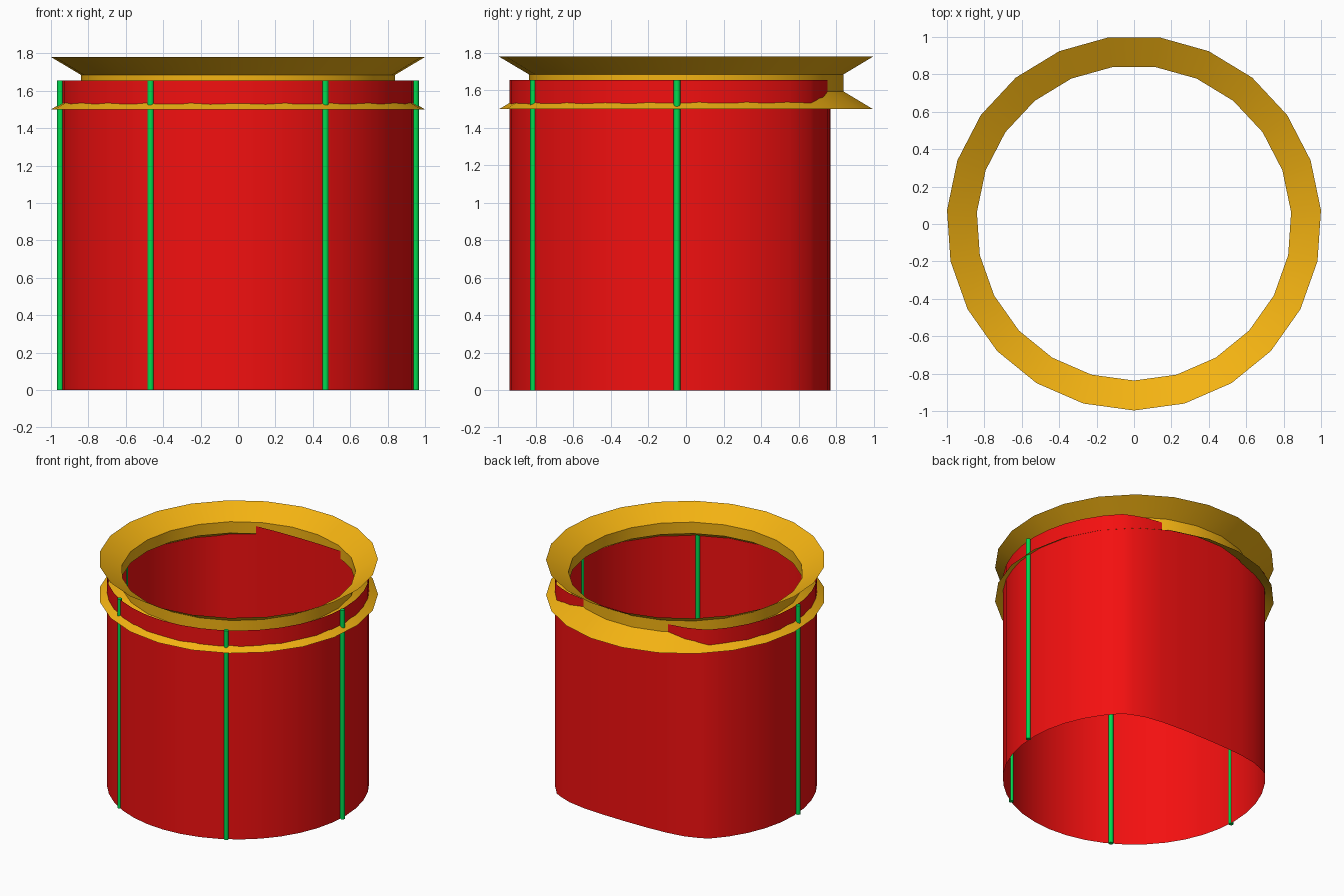
import bpy, bmesh
from math import sin, cos, pi, radians

if "Cube" in bpy.data.objects:
    bpy.data.objects.remove(bpy.data.objects["Cube"])


def material(name, rgb):
    m = bpy.data.materials.new(name)
    m.diffuse_color = (*rgb, 1)
    m.use_nodes = True
    m.node_tree.nodes["Principled BSDF"].inputs["Base Color"].default_value = m.diffuse_color
    return m


RED = material("red", (0.9, 0.005, 0.005))
GOLD = material("gold", (0.9, 0.45, 0.006))
GREEN = material("green", (0.0, 0.7, 0.08))


def loft(name, rings, mat):
    """Open sheet through a stack of closed rings, smooth with sharp edges kept."""
    bm = bmesh.new()
    loops = [[bm.verts.new(p) for p in ring] for ring in rings]
    for a, b in zip(loops, loops[1:]):
        n = len(a)
        for i in range(n):
            j = (i + 1) % n
            bm.faces.new((a[i], a[j], b[j], b[i]))
    mesh = bpy.data.meshes.new(name)
    bm.to_mesh(mesh)
    bm.free()
    mesh.materials.append(mat)
    ob = bpy.data.objects.new(name, mesh)
    bpy.context.collection.objects.link(ob)
    bpy.ops.object.select_all(action='DESELECT')
    ob.select_set(True)
    bpy.context.view_layer.objects.active = ob
    bpy.ops.object.shade_smooth_by_angle(angle=radians(35))
    return ob


# Flanged rim: 23-sided channel with two flared lips and a narrow neck
SIDES = 23
profile = [(1.002, 1.50), (0.842, 1.595), (0.842, 1.685), (1.002, 1.78)]
loft("flanged_rim",
     [[(r * sin(2 * pi * i / SIDES), 0.005 - r * cos(2 * pi * i / SIDES), z)
       for i in reversed(range(SIDES))][::-1] for r, z in profile], GOLD)

# Drum wall: round shell whose back is pressed in
R = 0.942
right = [(R * sin(radians(a)), -R * cos(radians(a))) for a in range(0, 136, 9)]
right += [(0.60, 0.698), (0.506, 0.733), (0.37, 0.756), (0.19, 0.767)]
outline = right + [(0, 0.77)] + [(-x, y) for x, y in reversed(right[1:])]
loft("drum_wall", [[(x, y, z) for x, y in outline] for z in (0, 1.655)], RED)

# Thin upright rods set into the wall
for side, sx in (("left", -1), ("right", 1)):
    for place, x, y in (("front", 0.467, -0.814), ("side", 0.95, -0.048)):
        bpy.ops.mesh.primitive_cylinder_add(vertices=12, radius=0.0175, depth=1.655,
                                            location=(sx * x, y, 0.8275))
        rod = bpy.context.object
        rod.name = f"{place}_rod_{side}"
        rod.data.materials.append(GREEN)
        bpy.ops.object.shade_smooth_by_angle(angle=radians(35))
